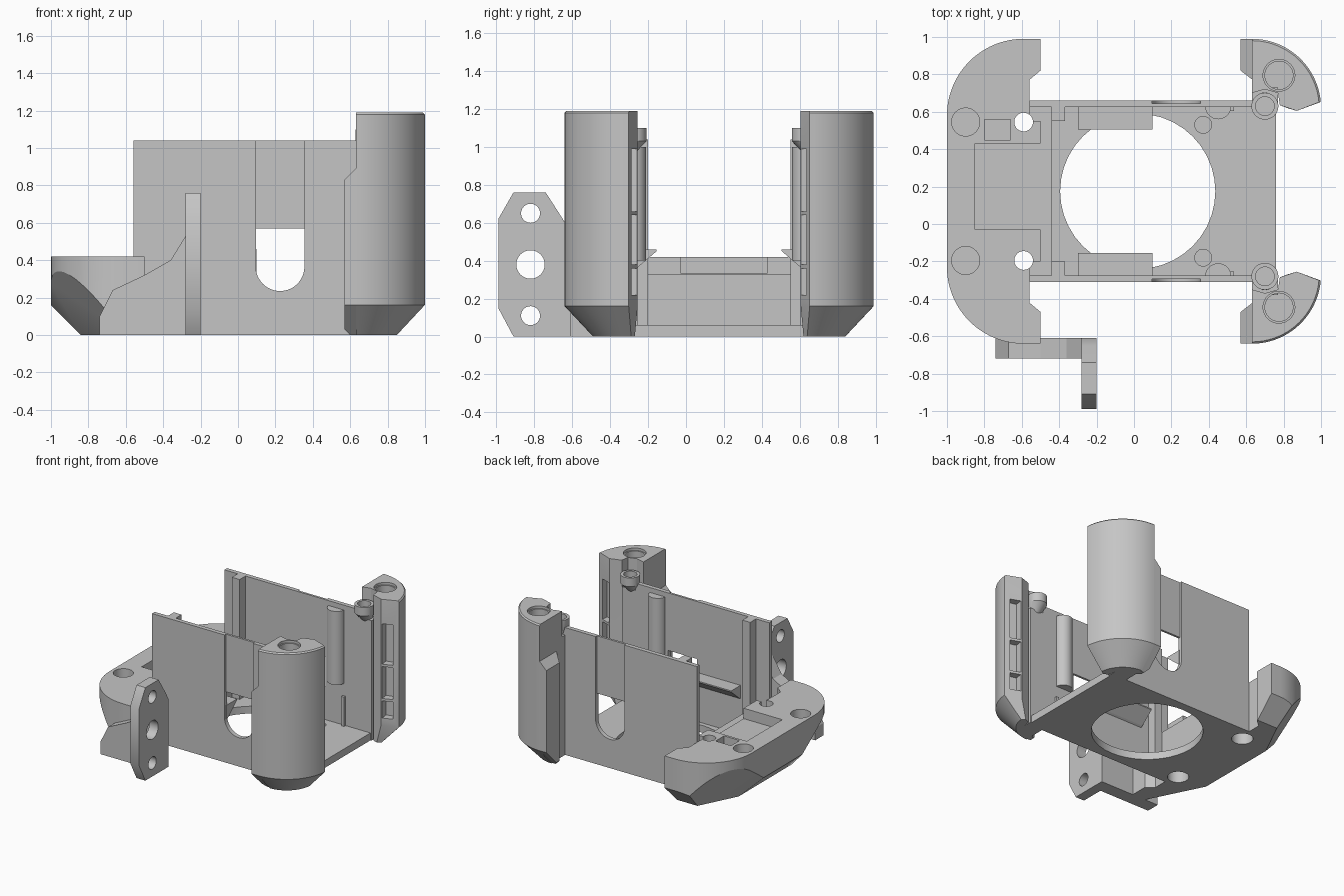
import bpy, bmesh, math

cube = bpy.data.objects.get("Cube")
if cube:
    bpy.data.objects.remove(cube)

MID = 0.175  # the shell is mirrored about this y
grey = bpy.data.materials.new("plain grey")
grey.use_nodes = True
grey.diffuse_color = (0.56, 0.56, 0.56, 1)
grey.node_tree.nodes["Principled BSDF"].inputs["Base Color"].default_value = grey.diffuse_color


def finish(name, bm):
    bmesh.ops.recalc_face_normals(bm, faces=bm.faces)
    mesh = bpy.data.meshes.new(name)
    bm.to_mesh(mesh)
    bm.free()
    ob = bpy.data.objects.new(name, mesh)
    bpy.context.collection.objects.link(ob)
    mesh.materials.append(grey)
    return ob


def loft(name, rings, planes=()):
    """Join equal rings of 3D points, cap both ends, trim with planes."""
    bm = bmesh.new()
    rows = [[bm.verts.new(p) for p in ring] for ring in rings]
    n = len(rows[0])
    for a, b in zip(rows, rows[1:]):
        for i in range(n):
            j = (i + 1) % n
            bm.faces.new((a[i], a[j], b[j], b[i]))
    bm.faces.new(rows[0])
    bm.faces.new(rows[-1])
    for co, no in planes:
        geom = bm.verts[:] + bm.edges[:] + bm.faces[:]
        bmesh.ops.bisect_plane(bm, geom=geom, plane_co=co, plane_no=no, clear_outer=True)
        bmesh.ops.holes_fill(bm, edges=[e for e in bm.edges if e.is_boundary])
    return finish(name, bm)


def prism(name, pts, lo, hi, axis=2, planes=()):
    """Extrude a 2D outline along an axis."""
    def put(p, h):
        q = list(p)
        q.insert(axis, h)
        return q
    return loft(name, [[put(p, h) for p in pts] for h in (lo, hi)], planes)


def box(name, x0, x1, y0, y1, z0, z1):
    return prism(name, [(x0, y0), (x1, y0), (x1, y1), (x0, y1)], z0, z1)


def arc(cx, cy, r, a0, a1, n=24):
    angles = [math.radians(a0 + (a1 - a0) * i / n) for i in range(n + 1)]
    return [(cx + r * math.cos(a), cy + r * math.sin(a)) for a in angles]


def rod(name, x, y, r, lo, hi, axis=2):
    return prism(name, arc(x, y, r, 0, 360, 40)[:-1], lo, hi, axis)


def cut(ob, *cutters):
    for c in cutters:
        c.hide_render = True
        m = ob.modifiers.new("cut", 'BOOLEAN')
        m.operation, m.solver, m.object = 'DIFFERENCE', 'EXACT', c
        bpy.context.view_layer.objects.active = ob
        bpy.ops.object.modifier_apply(modifier=m.name)
        bpy.data.objects.remove(c)


def flip(pts, s):
    return [(x, MID + s * (y - MID)) for x, y in pts]


def sbox(name, s, x0, x1, y0, y1, z0, z1):
    a, b = sorted((MID + s * (y0 - MID), MID + s * (y1 - MID)))
    return box(name, x0, x1, a, b, z0, z1)


# Floor with the large round opening
floor = box("floor_plate", -0.56, 0.76, -0.31, 0.66, 0, 0.06)
cut(floor, rod("cutter", 0.02, MID, 0.415, -1, 1))

# Rounded end bumper, chamfered underneath
half = [(-0.56, 0.66), (-0.56, 0.77), (-0.5, 0.82), (-0.5, 0.99)] + arc(-0.59, 0.58, 0.41, 90, 180)
outline = half + flip(half, -1)[::-1]
planes = [((-1, 0, 0.16), (-1, 0, -1)), ((0, 0.99, 0.16), (0, 1, -1))]
for s in (1, -1):
    planes.append(((-0.9, MID + s * 0.673, 0.32), (-1, 0.5 * s, -0.7)))
bumper = prism("end_bumper", outline, 0, 0.42, planes=planes)
step = box("bumper_step", -0.56, -0.44, -0.29, 0.64, 0, 0.33)
ledge = box("bumper_ledge", -0.56, -0.5, -0.2, 0.55, 0.33, 0.42)
pocket = (-0.85, -0.4, -0.03, 0.43, 0.335, 0.6)
cut(bumper, box("cutter", *pocket), box("cutter", -0.8, -0.66, 0.45, 0.56, 0.28, 0.6))
cut(ledge, box("cutter", *pocket))
for s in (1, -1):
    y = MID + s * 0.37
    cut(bumper, rod("cutter", -0.9, y, 0.075, 0.3, 1))
    for part in (bumper, step, ledge):
        cut(part, rod("cutter", -0.59, y, 0.05, -1, 1))
    for part in (bumper, step, floor):
        cut(part, rod("cutter", -0.59, y, 0.08, -1, 0.2))
    cut(floor, rod("cutter", 0.37, MID + s * 0.355, 0.045, 0.03, 1))

smooth = [floor, bumper, ledge]
for s, side in ((1, "back"), (-1, "front")):
    # Side wall: shallow round-ended groove with an open window low down
    wall = sbox(side + "_wall", s, -0.56, 0.65, 0.625, 0.66, 0, 1.04)
    slot = arc(0.225, 0.365, 0.13, 180, 360)
    out = [MID + s * (v - MID) for v in (0.643, 0.8)]
    through = [MID + s * (v - MID) for v in (0.5, 0.8)]
    cut(wall, prism("cutter", slot + [(0.355, 1.2), (0.095, 1.2)], *out, axis=1),
        prism("cutter", slot + [(0.355, 0.57), (0.095, 0.57)], *through, axis=1))

    # Fittings along the inside of the wall
    sbox(side + "_wall_post", s, -0.44, -0.37, 0.55, 0.635, 0.05, 1.04)
    clip = [(0.505, 0.46), (0.64, 0.46), (0.64, 0.34), (0.61, 0.36), (0.505, 0.45)]
    prism(side + "_retaining_clip", [(MID + s * (y - MID), z) for y, z in clip], -0.3, 0.1, axis=0)
    rib = prism(side + "_wall_rib", flip(arc(0.45, 0.63, 0.07, 180, 360, 16), s), 0.4, 1.0)
    sbox(side + "_guide_strip", s, 0.51, 0.535, 0.605, 0.63, 0.05, 0.3)

    # Tall rounded corner column with a tapered foot
    inner = [(0.87, 0.605), (0.78, 0.635), (0.77, 0.7), (0.7, 0.72), (0.63, 0.7)]
    foot = [(0.82, 0.62), (0.78, 0.635), (0.77, 0.7), (0.7, 0.72), (0.63, 0.7)]
    rings = []
    for r, tail, z in ((0.22, foot, 0), (0.37, inner, 0.16), (0.37, inner, 1.18), (0.36, inner, 1.19)):
        pts = flip(arc(0.63, 0.62, r, 90, 5) + tail, s)
        rings.append([(x, y, z) for x, y in pts])
    column = loft(side + "_column", rings)
    cut(column, rod("cutter", 0.775, MID + s * 0.62, 0.075, 0.8, 2),
        rod("cutter", 0.775, MID + s * 0.62, 0.085, 1.17, 2))
    for lo, hi in ((0.22, 0.36), (0.38, 0.64), (0.66, 0.99)):
        window = [(0.885, 0.55), (0.965, 0.57), (0.95, 0.69), (0.87, 0.67)]
        cut(column, prism("cutter", flip(window, s), lo, hi))

    # Flange beside the column, sloped on top and chamfered below
    flange = flip([(0.57, 0.99), (0.57, 0.82), (0.635, 0.77), (0.635, 0.99)], s)
    edge = MID + s * (0.99 - MID)
    prism(side + "_column_flange", flange, 0, 0.95,
          planes=[((0.57, 0, 0.83), (-1, 0, 1)), ((0, edge, 0.16), (0, s, -1)),
                  ((0.57, 0, 0.03), (-1, 0, -1))])
    sbox(side + "_column_web", s, 0.63, 0.77, 0.625, 0.73, 0, 0.98)

    # Short screw post beside the column, tapering out below
    rings = []
    for r, y, z in ((0.02, 0.51, 0.92), (0.072, 0.455, 1.03), (0.072, 0.455, 1.1)):
        rings.append([(x, v, z) for x, v in arc(0.7, MID + s * y, r, 0, 360, 32)[:-1]])
    post = loft(side + "_screw_post", rings)
    cut(post, rod("cutter", 0.7, MID + s * 0.455, 0.05, 1.04, 2))
    smooth += [wall, rib, column, post]

# Side bracket: swept arm and drilled plate
arm = [(-0.74, 0), (-0.74, 0.1), (-0.67, 0.24), (-0.5, 0.32), (-0.36, 0.4),
       (-0.28, 0.53), (-0.2, 0.53), (-0.2, 0)]
prism("bracket_arm", arm, -0.72, -0.61, axis=1)
octagon = [(-0.91, 0), (-0.61, 0), (-0.61, 0.55), (-0.65, 0.62), (-0.74, 0.76),
           (-0.91, 0.76), (-0.99, 0.62), (-0.99, 0.15)]
plate = prism("bracket_plate", octagon, -0.28, -0.2, axis=0)
for z, r in ((0.11, 0.05), (0.38, 0.075), (0.65, 0.05)):
    cut(plate, rod("cutter", -0.82, z, r, -0.6, 0, axis=0))
smooth.append(plate)

# Smooth the round parts, keeping crisp edges
bpy.ops.object.select_all(action='DESELECT')
for ob in smooth:
    ob.select_set(True)
bpy.context.view_layer.objects.active = floor
bpy.ops.object.shade_smooth_by_angle(angle=math.radians(30))
